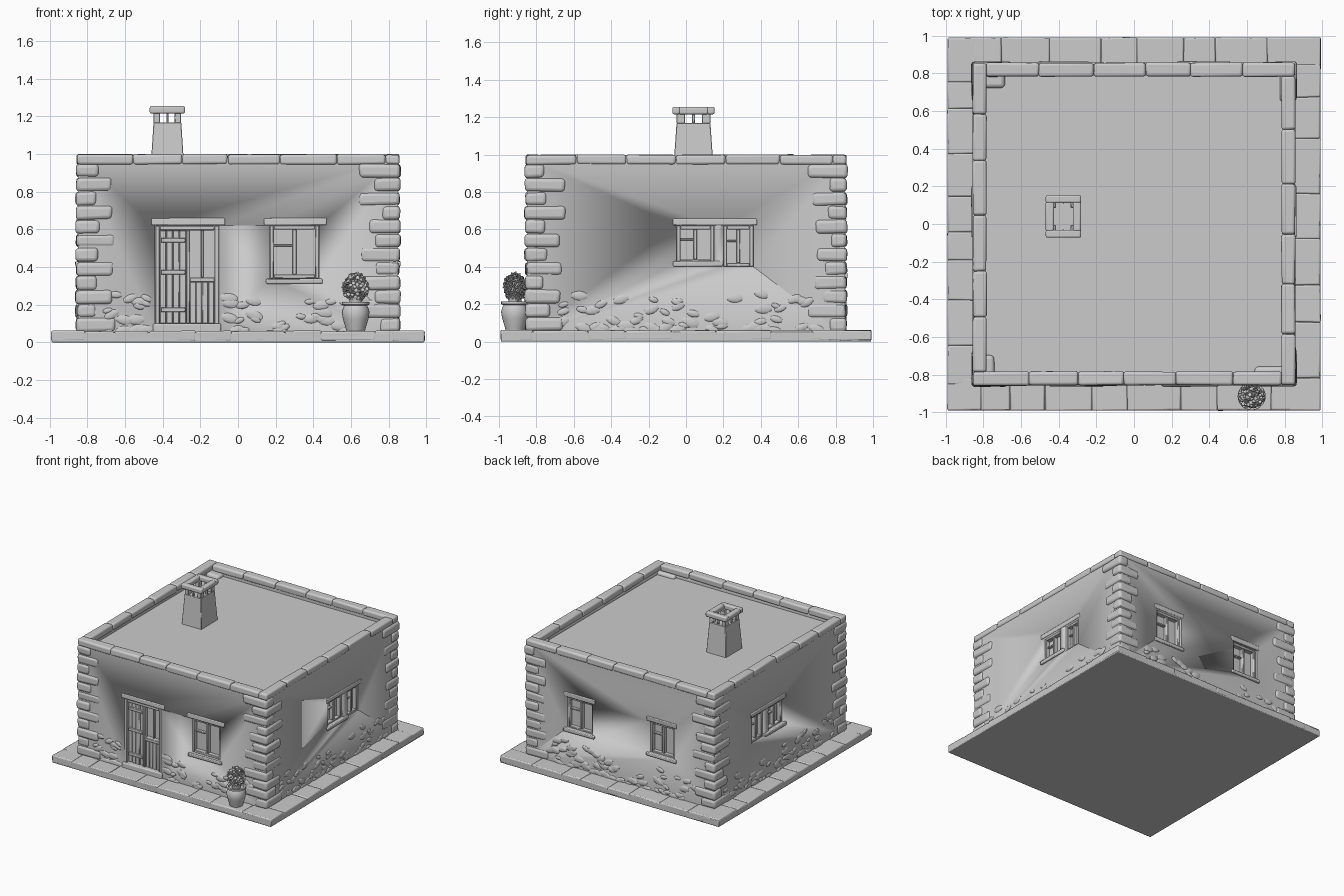
import bpy, bmesh, math, random
from mathutils import Matrix, Vector

if "Cube" in bpy.data.objects:
    bpy.data.objects.remove(bpy.data.objects["Cube"])

random.seed(4)
WALL = 0.85      # half width of the plastered walls
SLAB = 0.99
ROOF = 0.925
FRONT, RIGHT, BACK, LEFT = [Matrix.Rotation(math.radians(90 * i), 4, 'Z') for i in range(4)]
SIDES = (FRONT, RIGHT, BACK, LEFT)


def rnd(a):
    return random.uniform(-a, a)


def box(bm, u0, u1, d0, d1, z0, z1, rot=FRONT, jitter=0.0):
    """Box on a wall: u along the wall, d outwards from the centre, z up."""
    size = (u1 - u0, d1 - d0, z1 - z0)
    mid = Vector(((u0 + u1) / 2, -(d0 + d1) / 2, (z0 + z1) / 2))
    m = rot @ Matrix.Translation(mid) @ Matrix.Diagonal((*size, 1))
    vs = bmesh.ops.create_cube(bm, size=1, matrix=m)['verts']
    if jitter:
        for v in vs:
            v.co += Vector((rnd(jitter), rnd(jitter), rnd(jitter)))
    return vs


def finish(bm, name, bevel=0.0, segments=2):
    me = bpy.data.meshes.new(name)
    bm.to_mesh(me)
    bm.free()
    ob = bpy.data.objects.new(name, me)
    bpy.context.collection.objects.link(ob)
    if bevel:
        mod = ob.modifiers.new('soft_edges', 'BEVEL')
        mod.width, mod.segments = bevel, segments
    bpy.ops.object.select_all(action='DESELECT')
    ob.select_set(True)
    bpy.context.view_layer.objects.active = ob
    bpy.ops.object.shade_smooth_by_angle(angle=math.radians(40))
    return ob


# Openings: wall, u0, u1, z0, z1
WINDOWS = [(FRONT, 0.17, 0.43, 0.34, 0.62),
           (RIGHT, -0.05, 0.15, 0.42, 0.62), (RIGHT, 0.20, 0.36, 0.40, 0.62),
           (LEFT, -0.15, 0.05, 0.42, 0.62), (LEFT, -0.36, -0.20, 0.40, 0.62),
           (BACK, -0.49, -0.25, 0.36, 0.62), (BACK, 0.26, 0.49, 0.36, 0.62)]
DOOR = (FRONT, -0.44, -0.10, 0.06, 0.62)

# Ground slab with an edging of flat stones
bm = bmesh.new()
box(bm, -SLAB, SLAB, -SLAB, SLAB, 0, 0.052)
finish(bm, 'ground_slab', 0.006)
bm = bmesh.new()
for rot in SIDES:
    u = -SLAB
    while u < WALL - 0.05:
        w = random.uniform(0.14, 0.3)
        end = min(u + w, WALL)
        if WALL - end < 0.08:
            end = WALL
        box(bm, u, end, WALL - 0.03, SLAB, 0.006, 0.06, rot, 0.003)
        u = end
finish(bm, 'paving_stones', 0.008)

# Walls with the sunken roof and the openings cut out
bm = bmesh.new()
box(bm, -WALL, WALL, -WALL, WALL, 0.03, 0.98)
walls = finish(bm, 'walls')
bm = bmesh.new()
box(bm, -0.79, 0.79, -0.79, 0.79, ROOF, 1.1)
for rot, u0, u1, z0, z1 in WINDOWS + [DOOR]:
    box(bm, u0, u1, WALL - 0.05, WALL + 0.1, z0, z1, rot)
cutter = finish(bm, 'opening_cutter')
cutter.hide_render = True
cutter.hide_set(True)
cut = walls.modifiers.new('openings', 'BOOLEAN')
cut.object, cut.operation, cut.solver = cutter, 'DIFFERENCE', 'EXACT'

# Coping stones on the parapet
bm = bmesh.new()
for rot in SIDES:
    u = -0.855
    for i in range(6):
        end = 0.785 if i == 5 else u + 0.273 + rnd(0.04)
        box(bm, u, end, 0.783, 0.857, 0.945, 0.999, rot, 0.003)
        u = end
finish(bm, 'parapet_coping', 0.014, 3)

# Corner stones, alternating long and short
bm = bmesh.new()
rows = 12
h = (0.95 - 0.055) / rows
for rot in SIDES:
    for i in range(rows):
        a, b = (0.19, 0.11) if i % 2 else (0.11, 0.19)
        z = 0.055 + i * h
        out = 0.86 + rnd(0.004)
        vs = box(bm, out - a - rnd(0.03), out, out - b - rnd(0.03), out, z, z + h, rot, 0.004)
finish(bm, 'corner_stones', 0.02, 3)

# Rubble showing through the plaster near the ground
bm = bmesh.new()
for rot in SIDES:
    for i in range(60):
        u = random.uniform(-0.7, 0.7)
        z = 0.06 + 0.2 * random.random() ** 1.8
        if rot is FRONT and -0.48 < u < -0.06:
            continue
        s = random.uniform(0.02, 0.04)
        m = (rot @ Matrix.Translation((u, -WALL, z)) @ Matrix.Rotation(rnd(0.5), 4, 'Y')
             @ Matrix.Diagonal((s * 1.3, 0.008, s * 0.7, 1)))
        bmesh.ops.create_icosphere(bm, subdivisions=2, radius=1, matrix=m)
finish(bm, 'wall_rubble')

# Window frames, mullions and glazing bars
bm = bmesh.new()
F = 0.02
for rot, u0, u1, z0, z1 in WINDOWS:
    mid, back, face = (u0 + u1) / 2, WALL - 0.052, WALL - 0.015
    box(bm, u0, u0 + F, back, face, z0, z1, rot)
    box(bm, u1 - F, u1, back, face, z0, z1, rot)
    box(bm, u0 + F, u1 - F, back, face, z0, z0 + F, rot)
    box(bm, u0 + F, u1 - F, back, face, z1 - F, z1, rot)
    box(bm, mid - 0.01, mid + 0.01, back, face - 0.003, z0 + F, z1 - F, rot)
    zc = z0 + (z1 - z0) * 0.6
    box(bm, u0 + F, mid - 0.01, back, face - 0.012, zc, zc + 0.012, rot)
finish(bm, 'window_frames', 0.003, 1)

# Sills and lintels
bm = bmesh.new()
for rot, u0, u1, z in [(FRONT, 0.15, 0.45, 0.31), (RIGHT, -0.07, 0.20, 0.402), (LEFT, -0.20, 0.07, 0.402),
                       (BACK, -0.51, -0.23, 0.34), (BACK, 0.24, 0.51, 0.34)]:
    box(bm, u0, u1, WALL - 0.05, WALL + 0.014, z, z + 0.028, rot, 0.002)
for rot, u0, u1 in [(FRONT, -0.46, -0.07), (FRONT, 0.14, 0.47), (RIGHT, -0.07, 0.38), (LEFT, -0.38, 0.07),
                    (BACK, -0.51, -0.23), (BACK, 0.24, 0.51)]:
    box(bm, u0, u1, WALL - 0.05, WALL + 0.006, 0.622, 0.66, rot, 0.002)
finish(bm, 'sills_and_lintels', 0.006)

# Plank door: full left leaf, half-height right leaf, open panel above it
bm = bmesh.new()
box(bm, -0.44, -0.415, 0.80, WALL - 0.005, 0.09, 0.62)
box(bm, -0.125, -0.10, 0.80, WALL - 0.005, 0.09, 0.62)
box(bm, -0.415, -0.125, 0.80, WALL - 0.005, 0.595, 0.62)
box(bm, -0.275, -0.255, 0.80, WALL - 0.012, 0.10, 0.595)
finish(bm, 'door_frame', 0.004, 1)
bm = bmesh.new()
for i in range(4):
    u = -0.415 + i * 0.035
    box(bm, u, u + 0.033, 0.80, WALL - 0.025 + rnd(0.003), 0.10, 0.595)
    u = -0.255 + i * 0.0325
    box(bm, u, u + 0.031, 0.80, WALL - 0.022 + rnd(0.003), 0.10, 0.32)
box(bm, -0.255, -0.125, 0.80, WALL - 0.008, 0.32, 0.345)
for z in (0.16, 0.36, 0.53):
    box(bm, -0.41, -0.28, 0.80, WALL - 0.014, z, z + 0.025)
box(bm, -0.197, -0.183, 0.80, WALL - 0.03, 0.345, 0.595)
finish(bm, 'door_planks', 0.003, 1)
bm = bmesh.new()
box(bm, -0.45, -0.09, 0.80, WALL + 0.012, 0.05, 0.10, FRONT, 0.002)
finish(bm, 'door_step', 0.008)

# Chimney: tapered shaft, vent posts, ring cap
CX, CY = -0.375, 0.04
bm = bmesh.new()
for v in box(bm, CX - 0.09, CX + 0.09, -CY - 0.108, -CY + 0.108, ROOF - 0.01, 1.168):
    if v.co.z > 1.1:
        v.co.x = CX + (v.co.x - CX) * 0.82
        v.co.y = CY + (v.co.y - CY) * 0.84
bx, by = 0.073, 0.090
for sx in (-1, 1):
    for sy in (-1, 1):
        x, y = CX + sx * (bx - 0.017), -CY + sy * (by - 0.022)
        box(bm, x - 0.017, x + 0.017, y - 0.022, y + 0.022, 1.165, 1.222)
    box(bm, CX - 0.006, CX + 0.006, -CY + sx * 0.08 - 0.01, -CY + sx * 0.08 + 0.01, 1.165, 1.222)
    x = CX + sx * 0.063
    box(bm, x - 0.01, x + 0.01, -CY - 0.007, -CY + 0.007, 1.165, 1.222)
finish(bm, 'chimney', 0.003, 1)
bm = bmesh.new()
for s in (-1, 1):
    box(bm, CX - 0.094, CX + 0.094, -CY + s * 0.092 - 0.021, -CY + s * 0.092 + 0.021, 1.215, 1.255)
    x = CX + s * 0.072
    box(bm, x - 0.022, x + 0.022, -CY - 0.08, -CY + 0.08, 1.215, 1.254)
finish(bm, 'chimney_cap', 0.01, 3)

# Flower pot turned from a profile
PX, PY = 0.625, -0.915
profile = [(0, 0.055), (0.048, 0.055), (0.056, 0.085), (0.068, 0.125), (0.074, 0.16), (0.066, 0.185),
           (0.061, 0.195), (0.073, 0.20), (0.073, 0.213), (0.058, 0.213), (0.055, 0.2), (0, 0.2)]
bm = bmesh.new()
pts = [bm.verts.new((PX + r, PY, z)) for r, z in profile]
edges = [bm.edges.new(p) for p in zip(pts, pts[1:])]
bmesh.ops.spin(bm, geom=pts + edges, cent=(PX, PY, 0), axis=(0, 0, 1), angle=math.tau, steps=28)
bmesh.ops.remove_doubles(bm, verts=bm.verts, dist=1e-4)
bmesh.ops.recalc_face_normals(bm, faces=bm.faces)
finish(bm, 'flower_pot')

# Bushy plant made of small leaf clumps
bm = bmesh.new()
for i in range(150):
    t = 1 - 2 * (i + 0.5) / 150
    a, r = i * 2.39996, math.sqrt(1 - t * t)
    k = random.uniform(0.85, 1.0)
    p = Vector((PX + 0.066 * k * r * math.cos(a), PY + 0.060 * k * r * math.sin(a), 0.29 + 0.076 * k * t))
    m = (Matrix.Translation(p) @ Matrix.Rotation(rnd(3), 4, 'X') @ Matrix.Rotation(rnd(3), 4, 'Z')
         @ Matrix.Diagonal((0.013, 0.012, 0.007, 1)))
    bmesh.ops.create_icosphere(bm, subdivisions=1, radius=1, matrix=m)
bmesh.ops.create_icosphere(bm, subdivisions=2, radius=0.052, matrix=Matrix.Translation((PX, PY, 0.285)))
bmesh.ops.create_cone(bm, cap_ends=True, segments=10, radius1=0.03, radius2=0.04, depth=0.06,
                      matrix=Matrix.Translation((PX, PY, 0.22)))
finish(bm, 'potted_plant')
